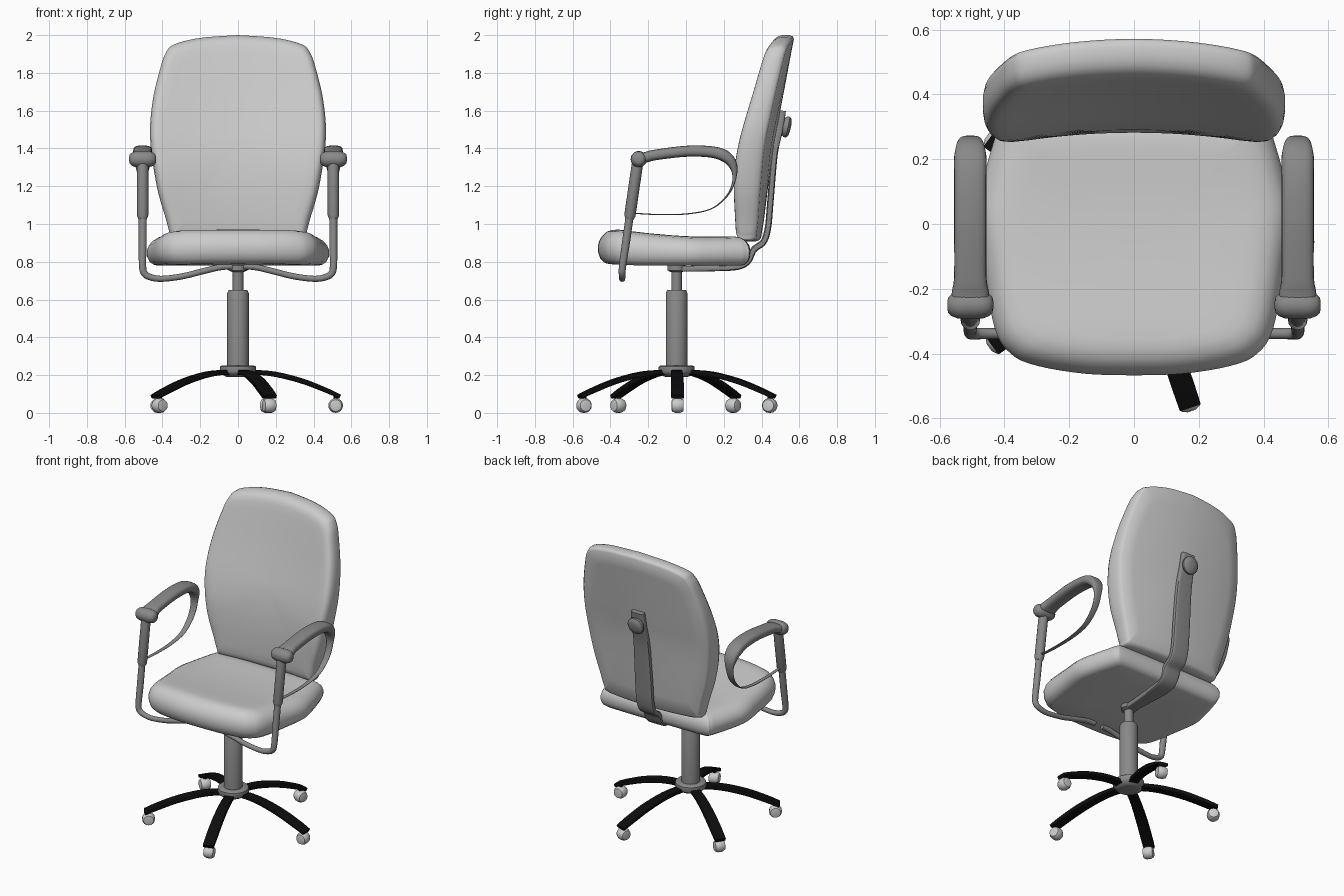
import bpy, bmesh, math
from mathutils import Vector

if "Cube" in bpy.data.objects:
    bpy.data.objects.remove(bpy.data.objects["Cube"])

BASE = Vector((0, -0.05, 0))
black = bpy.data.materials.new("black_plastic")
black.diffuse_color = (0.004, 0.004, 0.004, 1)
black.use_nodes = True
black.node_tree.nodes["Principled BSDF"].inputs["Base Color"].default_value = black.diffuse_color
dark = bpy.data.materials.new("dark_grey_frame")
dark.diffuse_color = (0.25, 0.25, 0.25, 1)
dark.use_nodes = True
dark.node_tree.nodes["Principled BSDF"].inputs["Base Color"].default_value = dark.diffuse_color


def spline(pts, n=6):
    """Smooth curve through tuples of any length."""
    P = [Vector(p) for p in pts]
    P = [P[0]] + P + [P[-1]]
    out = []
    for a, b, c, d in zip(P, P[1:], P[2:], P[3:]):
        for i in range(n):
            t = i / n
            out.append(0.5 * (2 * b + (c - a) * t + (2 * a - 5 * b + 4 * c - d) * t * t
                              + (3 * b - a - 3 * c + d) * t ** 3))
    return out + [P[-2]]


def table(pts):
    """Smooth lookup function from (key, value) pairs."""
    T = spline(pts, 8)

    def look(k):
        k = min(max(k, T[0][0]), T[-1][0])
        for a, b in zip(T, T[1:]):
            if k <= b[0]:
                return a[1] + (b[1] - a[1]) * (k - a[0]) / max(b[0] - a[0], 1e-9)
        return T[-1][1]
    return look


def loft(name, rings, mat=None, angle=40):
    """Skin closed rings of points, capped at both ends."""
    bm = bmesh.new()
    R = [[bm.verts.new(p) for p in ring] for ring in rings]
    n = len(R[0])
    for a, b in zip(R, R[1:]):
        for i in range(n):
            bm.faces.new((a[i], a[(i + 1) % n], b[(i + 1) % n], b[i]))
    bm.faces.new(R[0])
    bm.faces.new(R[-1])
    bmesh.ops.recalc_face_normals(bm, faces=bm.faces)
    me = bpy.data.meshes.new(name)
    bm.to_mesh(me)
    bm.free()
    ob = bpy.data.objects.new(name, me)
    bpy.context.collection.objects.link(ob)
    if mat:
        me.materials.append(mat)
    bpy.ops.object.select_all(action='DESELECT')
    ob.select_set(True)
    bpy.context.view_layer.objects.active = ob
    bpy.ops.object.shade_smooth_by_angle(angle=math.radians(angle))
    return ob


def lathe(name, profile, loc, rot=(0, 0, 0), n=32, mat=dark):
    """Revolve (radius, height) pairs round the local z axis."""
    ob = loft(name, [[(r * math.cos(i * math.tau / n), r * math.sin(i * math.tau / n), z)
                      for i in range(n)] for r, z in profile], mat)
    ob.location, ob.rotation_euler = loc, rot
    return ob


def strap(name, path, x=0, power=0.5, mat=dark, n=20):
    """Sweep a soft rectangle along a side-view path of (y, z, width, thickness)."""
    P = spline(path)
    rings = []
    for i, p in enumerate(P):
        d = P[min(i + 1, len(P) - 1)] - P[max(i - 1, 0)]
        d = Vector((d[0], d[1])).normalized()
        ring = []
        for k in range(n):
            c, s = math.cos(k * math.tau / n), math.sin(k * math.tau / n)
            u = math.copysign(abs(c) ** power, c) * p[2] / 2
            v = math.copysign(abs(s) ** power, s) * p[3] / 2
            ring.append((x + u, p[0] - d.y * v, p[1] + d.x * v))
        rings.append(ring)
    return loft(name, rings, mat)


def tube(name, path, n=16):
    """Round tube through (x, y, z, radius) points."""
    rings = []
    for i, p in enumerate(path):
        d = path[min(i + 1, len(path) - 1)] - path[max(i - 1, 0)]
        d = Vector(d[:3]).normalized()
        a = Vector((0, 1, 0)).cross(d).normalized()
        b = d.cross(a)
        rings.append([Vector(p[:3]) + p[3] * (a * math.cos(k * math.tau / n) + b * math.sin(k * math.tau / n))
                      for k in range(n)])
    return loft(name, rings, dark)


def cushion(name, half, centre, rings, place):
    """Rounded pad: an outline scaled through rings of (scale, depth)."""
    H = spline(half)
    loop = [(p[0], p[1]) for p in H] + [(-p[0], p[1]) for p in H[-2:0:-1]]
    return loft(name, [[place(u * s, centre + (v - centre) * s, t) for u, v in loop]
                       for s, t in rings], angle=60)


# Seat cushion
seat_top = table([(-.47, .965), (-.38, .972), (-.25, .957), (-.1, .942), (.1, .932), (.34, .938)])
seat_low = table([(-.47, .80), (-.3, .782), (.34, .78)])
cushion("seat",
        [(0, -.467), (.15, -.462), (.3, -.437), (.38, -.40), (.43, -.32), (.465, -.12), (.483, .03),
         (.462, .15), (.428, .27), (.41, .32), (.38, .338), (.2, .342), (0, .342)], -.06,
        [(.04, 0), (.3, 0), (.55, 0), (.72, 0), (.8, .015), (.88, .06), (.94, .17), (.98, .32), (1, .5),
         (.995, .7), (.97, .87), (.925, .97), (.88, 1), (.5, 1), (.04, 1)],
        lambda x, y, t: (x, y, seat_top(y) * (1 - t) + seat_low(y) * t))

# Backrest cushion, curved round the sitter
back_front = table([(.90, .238), (1.2, .236), (1.4, .262), (1.7, .342), (2, .415)])
back_rear = table([(.90, .392), (1.0, .41), (1.2, .435), (1.4, .462), (1.6, .50), (1.8, .537), (2, .575)])


def back_place(x, z, t):
    q = (x / .46) ** 2
    return (x, (back_front(z) + .047 * (1 - q)) * (1 - t) + (back_rear(z) - .05 * q) * t, z)


cushion("backrest",
        [(0, .907), (.2, .908), (.335, .912), (.358, .94), (.38, 1.02), (.43, 1.2), (.465, 1.45), (.452, 1.65),
         (.41, 1.83), (.38, 1.91), (.335, 1.952), (.2, 1.985), (0, 2.0)], 1.46,
        [(.04, 0), (.3, 0), (.6, 0), (.82, 0), (.9, .015), (.94, .05), (.97, .13), (.99, .26), (1, .45),
         (1, .75), (.988, .92), (.965, 1), (.8, 1), (.5, 1), (.04, 1)], back_place)

# Bracket joining seat and back, with its adjusting knob
strap("back_bracket", [(-.07, .762, .07, .03), (.1, .765, .09, .032), (.26, .772, .115, .034),
                       (.325, .80, .12, .034), (.36, .865, .12, .034), (.41, .905, .12, .034),
                       (.434, .98, .12, .034), (.447, 1.12, .12, .034), (.469, 1.37, .11, .034),
                       (.496, 1.5, .1, .036), (.511, 1.6, .09, .036)], power=.35)
lathe("back_knob", [(.03, -.03), (.045, -.015), (.056, 0), (.056, .012), (.046, .022), (.02, .027)],
      (0, .528, 1.515), (math.radians(-102), 0, 0))

# Gas column, collar and hub
lathe("column", [(.057, .21), (.057, .635), (.05, .65), (.02, .65)], BASE)
lathe("column_rod", [(.028, .63), (.028, .79)], BASE)
lathe("seat_collar", [(.03, .745), (.048, .755), (.048, .79)], BASE)
lathe("base_hub", [(.055, .19), (.065, .192), (.09, .208), (.097, .22), (.094, .245), (.085, .252), (.05, .252)], BASE)

# Five-star base with casters
for i in range(5):
    a = math.radians(72 * i + .6)
    turn = a - math.pi / 2
    leg = strap(f"base_leg_{i}", [(.03, .212, .06, .024), (.12, .213, .06, .026), (.22, .20, .063, .028),
                                  (.35, .165, .068, .028), (.47, .118, .07, .026), (.541, .086, .068, .022)],
                power=.25, mat=black)
    leg.location, leg.rotation_euler = BASE, (0, 0, turn)
    spot = BASE + Vector((math.cos(a), math.sin(a), 0)) * .517
    lathe(f"caster_{i}", [(.022, -.032), (.031, -.03), (.039, -.013), (.039, .013), (.031, .03), (.022, .032)],
          spot + Vector((0, 0, .039)), (0, math.pi / 2, turn), n=16, mat=None)
    lathe(f"caster_stem_{i}", [(.012, .05), (.012, .095)], spot, n=12, mat=black)

# Arms
for side, s in (("left", -1), ("right", 1)):
    x = .505 * s
    strap(f"{side}_armrest", [(-.27, 1.342, .11, .055), (-.215, 1.353, .115, .056), (-.16, 1.366, .1, .056),
                              (0, 1.385, .1, .058), (.13, 1.382, .1, .06), (.205, 1.36, .1, .062),
                              (.247, 1.315, .08, .047), (.257, 1.25, .052, .022), (.237, 1.18, .045, .012),
                              (.19, 1.12, .04, .008), (.12, 1.075, .034, .006), (0, 1.053, .028, .006),
                              (-.15, 1.05, .024, .006), (-.29, 1.058, .02, .006)], x=x, power=.7)
    lathe(f"{side}_arm_knob", [(.012, -.071), (.024, -.068), (.034, -.058), (.041, -.04), (.043, -.02), (.043, .02),
                               (.041, .04), (.034, .058), (.024, .068), (.012, .071)],
          (x, -.25, 1.343), (0, math.pi / 2, 0))
    tube(f"{side}_arm_sleeve", [Vector(p) for p in [(x, -.257, 1.32, .03), (x, -.297, 1.045, .03),
                                                    (x, -.300, 1.025, .022)]])
    tube(f"{side}_arm_tube", spline([(x, -.297, 1.05, .021), (x, -.318, .9, .021), (x, -.336, .775, .019),
                                     (.493 * s, -.338, .735, .018), (.455 * s, -.338, .716, .017),
                                     (.4 * s, -.338, .71, .016), (.3 * s, -.338, .722, .016),
                                     (.2 * s, -.338, .746, .016), (.1 * s, -.338, .77, .016),
                                     (.03 * s, -.338, .776, .016)]))
